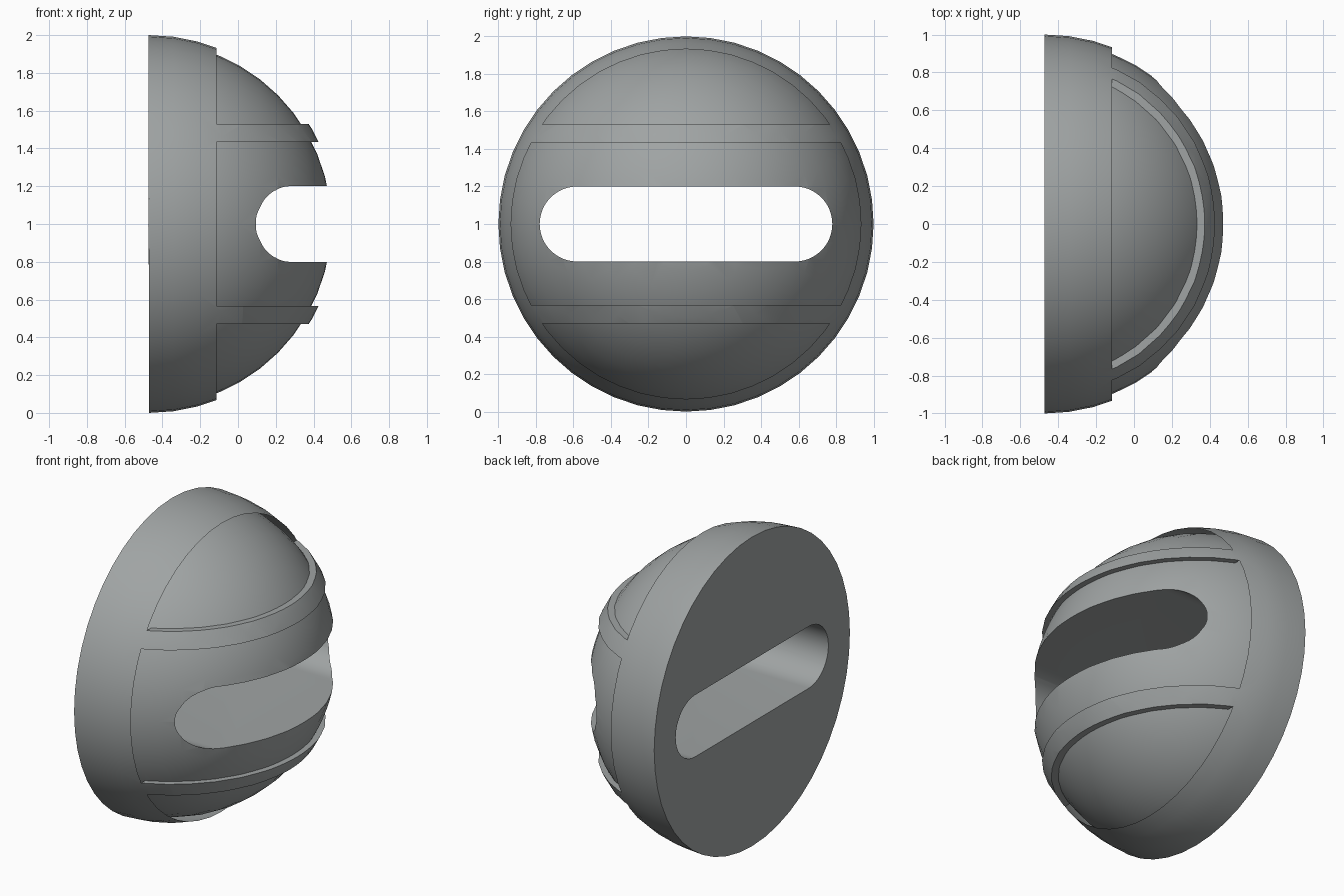
import bpy, bmesh
from math import radians
from mathutils import Matrix, Vector

if "Cube" in bpy.data.objects:
    bpy.data.objects.remove(bpy.data.objects["Cube"])

CX = -0.4725          # flat back plane = sphere centre in x
CENTRE = Vector((CX, 0, 1))
R_OUT, R_IN = 1.0, 0.966
STEP_X = -0.115       # front rim of the outer ring


def to_object(bm, name):
    bmesh.ops.recalc_face_normals(bm, faces=bm.faces)
    mesh = bpy.data.meshes.new(name)
    bm.to_mesh(mesh)
    bm.free()
    ob = bpy.data.objects.new(name, mesh)
    bpy.context.collection.objects.link(ob)
    return ob


def ball(name, radius, half=False):
    # sphere with its poles along x, optionally only the +x half, capped
    bm = bmesh.new()
    bmesh.ops.create_uvsphere(bm, u_segments=48, v_segments=24, radius=radius,
                              matrix=Matrix.Rotation(radians(90), 4, 'Y'))
    if half:
        bmesh.ops.delete(bm, geom=[v for v in bm.verts if v.co.x < -1e-4], context='VERTS')
        bmesh.ops.contextual_create(bm, geom=[e for e in bm.edges if e.is_boundary])
    bmesh.ops.translate(bm, verts=bm.verts, vec=CENTRE)
    return to_object(bm, name)


def panel_box(name, z0, z1):
    bm = bmesh.new()
    bmesh.ops.create_cube(bm, size=1, matrix=Matrix.Translation((STEP_X + 0.6, 0, (z0 + z1) / 2))
                          @ Matrix.Diagonal((1.2, 2.6, z1 - z0, 1)))
    return to_object(bm, name)


def slot_bar(name, half_len, r):
    # rounded bar running along x: a cylinder with its two halves pulled apart
    bm = bmesh.new()
    bmesh.ops.create_cone(bm, cap_ends=True, segments=48, radius1=r, radius2=r, depth=3,
                          matrix=Matrix.Translation((0, 0, 1)) @ Matrix.Rotation(radians(90), 4, 'Y'))
    bmesh.ops.bisect_plane(bm, geom=bm.verts[:] + bm.edges[:] + bm.faces[:], dist=1e-4,
                           plane_co=(0, 0, 1), plane_no=(0, 1, 0))
    right = [f for f in bm.faces if f.calc_center_median().y > 0]
    bmesh.ops.delete(bm, geom=right, context='FACES')
    bmesh.ops.translate(bm, verts=bm.verts, vec=(0, -half_len, 0))
    dup = bmesh.ops.duplicate(bm, geom=bm.verts[:] + bm.edges[:] + bm.faces[:])
    for v in dup["geom"]:
        if isinstance(v, bmesh.types.BMVert):
            v.co.y *= -1
    bmesh.ops.bridge_loops(bm, edges=[e for e in bm.edges if e.is_boundary])
    return to_object(bm, name)


def cut(target, cutter):
    m = target.modifiers.new("cut", 'BOOLEAN')
    m.operation, m.solver, m.object = 'DIFFERENCE', 'EXACT', cutter
    dg = bpy.context.evaluated_depsgraph_get()
    mesh = bpy.data.meshes.new_from_object(target.evaluated_get(dg))
    target.modifiers.clear()
    target.data = mesh


def drop_faces(ob, test):
    bm = bmesh.new()
    bm.from_mesh(ob.data)
    bmesh.ops.delete(bm, geom=[f for f in bm.faces if test(f)], context='FACES')
    bm.to_mesh(ob.data)
    bm.free()


def on_core(face):
    return all(abs((v.co - CENTRE).length - R_IN) < 0.012 for v in face.verts)


def rim_wall(face):
    return all(abs(v.co.x - STEP_X) < 1e-3 for v in face.verts)


# outer shell with recesses: middle window and two caps, leaving raised bands
shell = ball("outer_shell", R_OUT, half=True)
core_cutter = ball("core_cutter", R_IN)
helpers = [core_cutter]
for z0, z1 in ((0.567, 1.433), (1.53, 2.3), (-0.3, 0.47)):
    box = panel_box("recess_cutter", z0, z1)
    cut(box, core_cutter)
    cut(shell, box)
    helpers.append(box)

# inner dome continuing beneath the shell
core = ball("inner_dome", R_IN, half=True)

# long slot through both
slot = slot_bar("slot_cutter", 0.58, 0.2)
cut(shell, slot)
cut(core, slot)
helpers.append(slot)
for h in helpers:
    bpy.data.objects.remove(h, do_unlink=True)

# open the gap behind the ring's rim; the inner dome supplies the recessed skin
drop_faces(shell, lambda f: on_core(f) or rim_wall(f))
drop_faces(core, lambda f: not on_core(f) or all(abs(v.co.x - CX) < 1e-3 for v in f.verts))

# dark grey, smooth curved surfaces with sharp steps
grey = bpy.data.materials.new("dark_grey")
grey.diffuse_color = (0.35, 0.37, 0.37, 1)
grey.use_nodes = True
grey.node_tree.nodes["Principled BSDF"].inputs["Base Color"].default_value = grey.diffuse_color
bpy.ops.object.select_all(action='DESELECT')
for ob in (shell, core):
    ob.data.materials.clear()
    ob.data.materials.append(grey)
    ob.select_set(True)
bpy.context.view_layer.objects.active = shell
bpy.ops.object.shade_smooth_by_angle(angle=radians(30))
